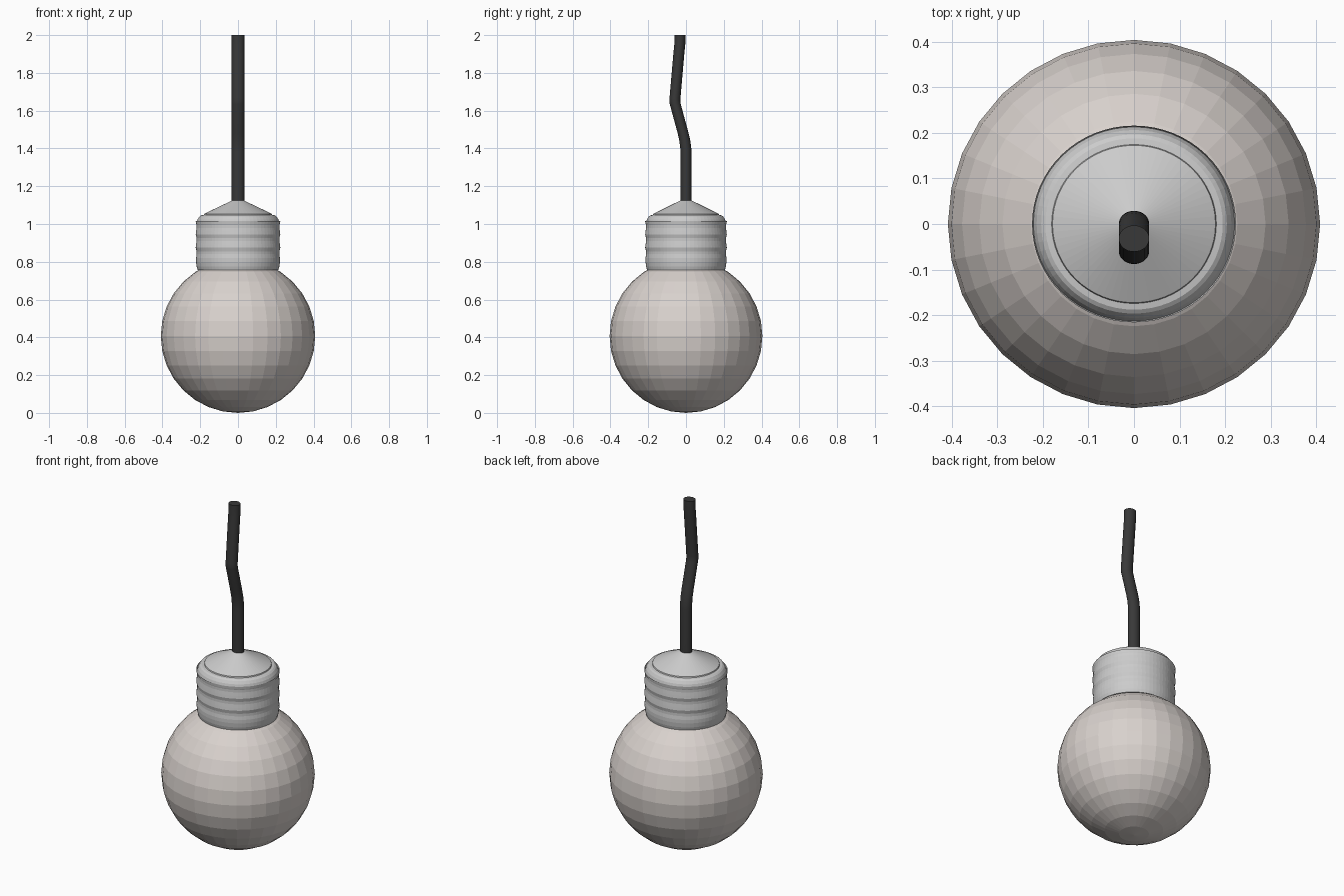
import bpy, bmesh, math

if "Cube" in bpy.data.objects:
    bpy.data.objects.remove(bpy.data.objects["Cube"])


def colour(obj, rgb):
    m = bpy.data.materials.new(obj.name + "_colour")
    m.diffuse_color = (*rgb, 1)
    m.use_nodes = True
    m.node_tree.nodes["Principled BSDF"].inputs["Base Color"].default_value = m.diffuse_color
    obj.data.materials.append(m)


def loft(name, sections, sides):
    """Capped tube through horizontal elliptical sections (z, rx, ry, centre_y)."""
    bm = bmesh.new()
    rings = []
    for z, rx, ry, cy in sections:
        angles = [2 * math.pi * i / sides for i in range(sides)]
        rings.append([bm.verts.new((rx * math.cos(a), cy + ry * math.sin(a), z)) for a in angles])
    for lo, hi in zip(rings, rings[1:]):
        for i in range(sides):
            j = (i + 1) % sides
            bm.faces.new((lo[i], lo[j], hi[j], hi[i]))
    bm.faces.new(rings[0][::-1])
    bm.faces.new(rings[-1])
    mesh = bpy.data.meshes.new(name)
    bm.to_mesh(mesh)
    bm.free()
    obj = bpy.data.objects.new(name, mesh)
    bpy.context.collection.objects.link(obj)
    return obj


# Glass globe, faceted
bpy.ops.mesh.primitive_uv_sphere_add(segments=32, ring_count=16, radius=1, location=(0, 0, 0.407))
globe = bpy.context.object
globe.name = "glass_globe"
globe.scale = (0.409, 0.4045, 0.407)
colour(globe, (0.69, 0.64, 0.61))

# Screw cap: shallow thread ridges, rounded shoulder and conical top
profile = [(0.757, 0.214), (0.775, 0.219), (0.80, 0.222)]
for k in range(3):
    z = 0.82 + 0.07 * k
    profile += [(z, 0.222), (z + 0.02, 0.219), (z + 0.035, 0.219), (z + 0.055, 0.224)]
profile += [(1.00, 0.222), (1.025, 0.214), (1.04, 0.204), (1.046, 0.195),
            (1.048, 0.181), (1.054, 0.179), (1.125, 0.03)]
loft("screw_cap", [(z, r, r * 0.965, 0) for z, r in profile], 64)

# Hanging cable with a kink
path = [(1.10, 0), (1.38, 0), (1.40, -0.001), (1.44, -0.006), (1.48, -0.015),
        (1.635, -0.057), (1.65, -0.059), (1.67, -0.058), (1.90, -0.038), (1.95, -0.033), (2.0, -0.032)]
cable = loft("hanging_cable", [(z, 0.0335, 0.029, y) for z, y in path], 32)
colour(cable, (0.04, 0.04, 0.04))
bpy.context.view_layer.objects.active = cable
cable.select_set(True)
globe.select_set(False)
bpy.ops.object.shade_smooth_by_angle(angle=math.radians(30))
